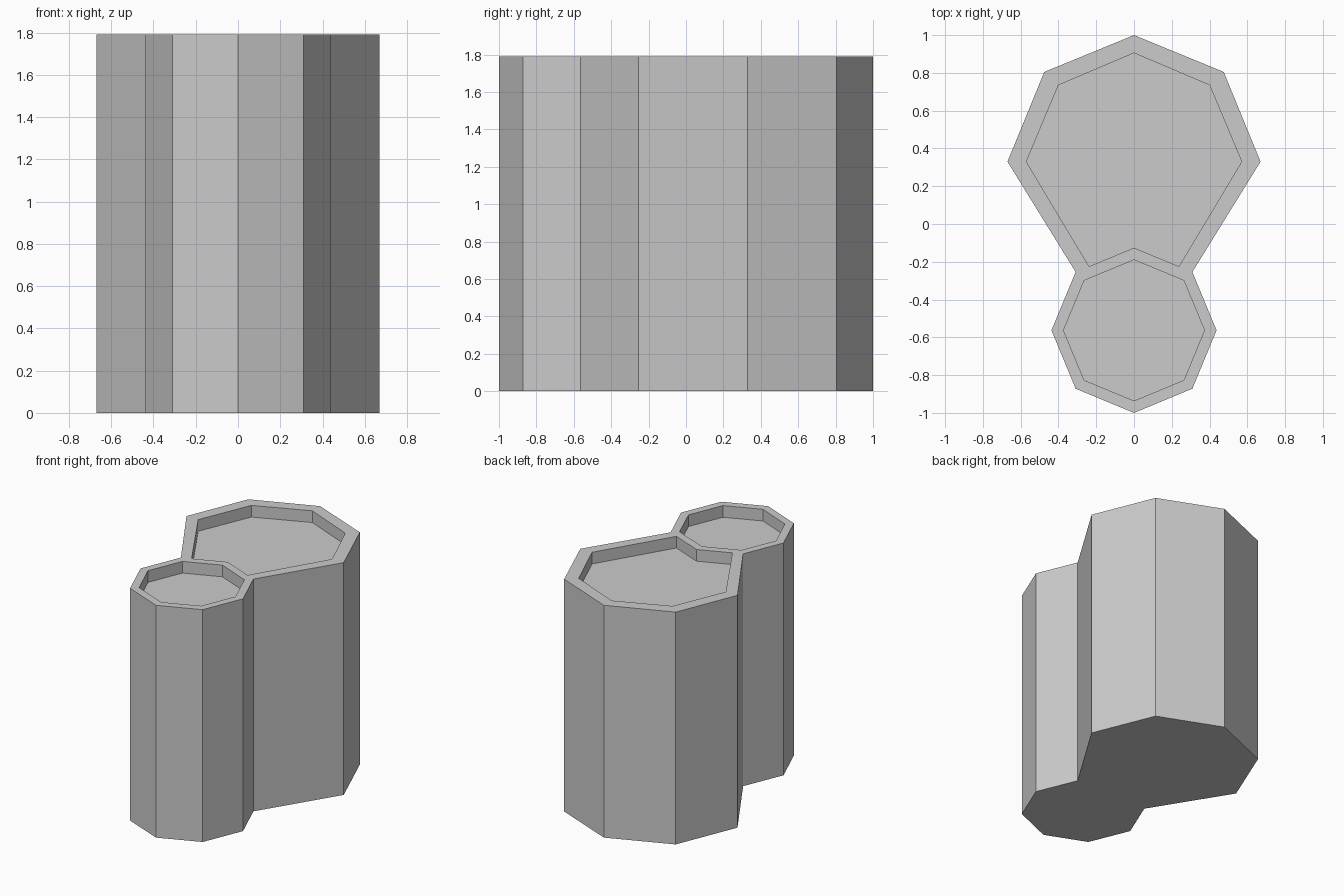
import bpy
import bmesh
from math import sin, cos, pi

cube = bpy.data.objects.get("Cube")
if cube:
    bpy.data.objects.remove(cube)

HEIGHT = 1.79
FLOOR = HEIGHT - 0.09

grey = bpy.data.materials.new("light grey")
grey.use_nodes = True
colour = (0.6, 0.6, 0.6, 1)
grey.diffuse_color = colour
grey.node_tree.nodes["Principled BSDF"].inputs["Base Color"].default_value = colour


def octagon(y, radius):
    """Outline with one corner pointing to the front."""
    return [(radius * sin(i * pi / 4), y - radius * cos(i * pi / 4)) for i in range(8)]


def mirrored(half):
    """Close an outline from its +x half, whose ends lie on x = 0."""
    return half + [(-x, y) for x, y in half[-2:0:-1]]


def tray_column(name, outer, inner):
    """Solid column with a shallow recess in its top."""
    bm = bmesh.new()
    rings = [[bm.verts.new((x, y, z)) for x, y in outline]
             for outline, z in ((outer, 0), (outer, HEIGHT), (inner, HEIGHT), (inner, FLOOR))]
    # The rim may pinch to a point where both outlines share a corner
    bm.faces.new(rings[0][::-1])
    bm.faces.new(rings[-1])
    n = len(outer)
    for low, high in zip(rings, rings[1:]):
        for i in range(n):
            j = (i + 1) % n
            bm.faces.new((low[i], low[j], high[j], high[i]))
    bmesh.ops.remove_doubles(bm, verts=bm.verts, dist=0.0001)
    bmesh.ops.dissolve_degenerate(bm, edges=bm.edges, dist=0.0001)
    mesh = bpy.data.meshes.new(name)
    bm.to_mesh(mesh)
    bm.free()
    mesh.materials.append(grey)
    obj = bpy.data.objects.new(name, mesh)
    bpy.context.collection.objects.link(obj)


# Small front column
small = octagon(-0.563, 0.437)
tray_column("small_column", small, octagon(-0.563, 0.373))

# Large back column, fitted around the back corners of the small one
notch, shoulder = small[4], small[3]
t = 0.77
inner_shoulder = tuple(a + (b - a) * t for a, b in zip(notch, shoulder))
tray_column("large_column",
            mirrored([notch, shoulder, (0.67, 0.33), (0.475, 0.805), (0, 1)]),
            mirrored([notch, inner_shoulder, (0.57, 0.33), (0.40, 0.735), (0, 0.905)]))
